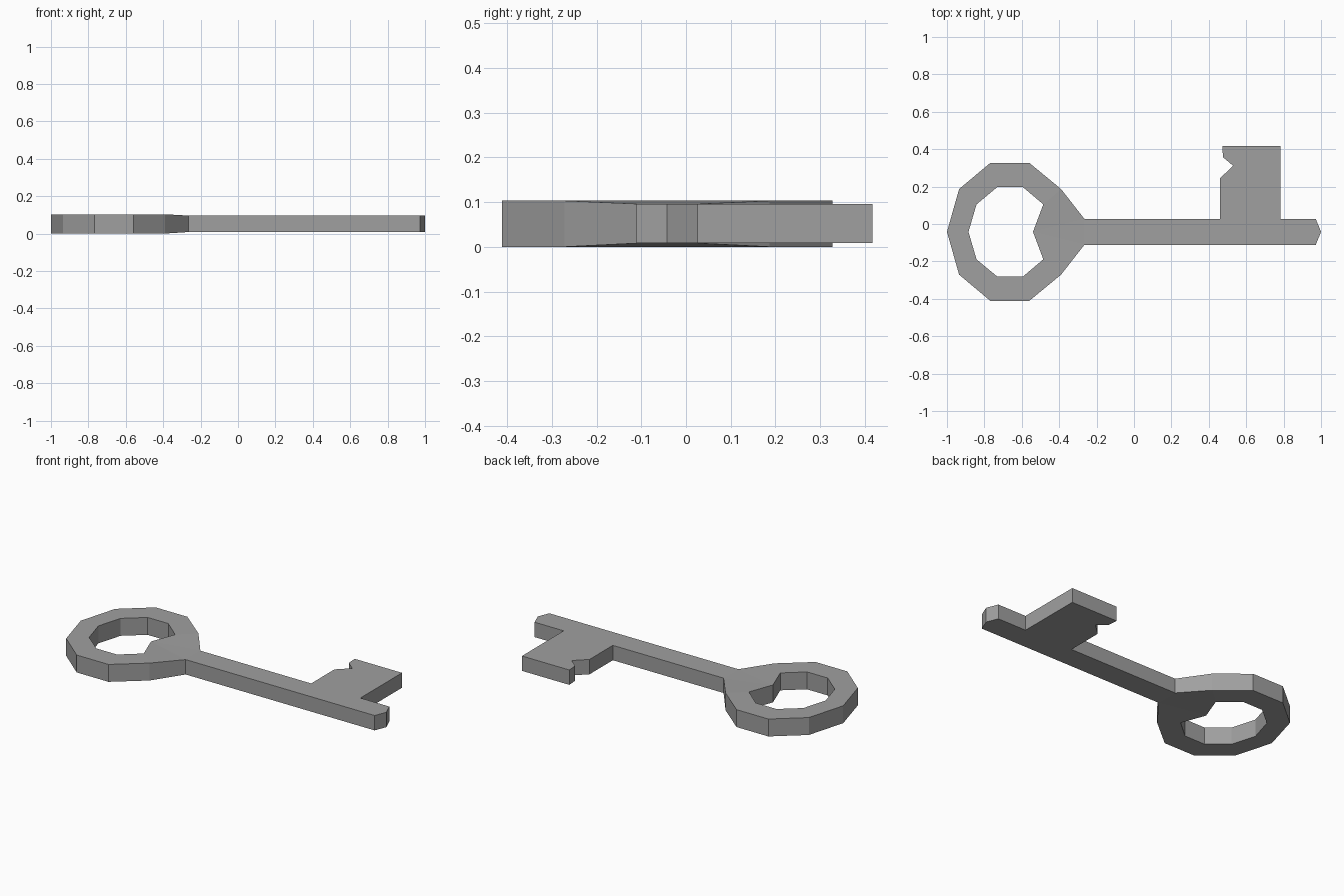
import bpy
import bmesh

if "Cube" in bpy.data.objects:
    bpy.data.objects.remove(bpy.data.objects["Cube"])

AXIS_Y = -0.042          # centre line of the key
BOTTOM, TOP = 0.008, 0.096   # blade thickness
BOW_TOP = 0.103          # the bow is slightly thicker
COLLAR_X = -0.265
HALF_SHAFT = 0.069

metal = bpy.data.materials.new("grey metal")
metal.use_nodes = True
grey = (0.35, 0.35, 0.35, 1)
metal.diffuse_color = grey
metal.node_tree.nodes["Principled BSDF"].inputs["Base Color"].default_value = grey


def finish(name, bm):
    bmesh.ops.recalc_face_normals(bm, faces=bm.faces)
    mesh = bpy.data.meshes.new(name)
    bm.to_mesh(mesh)
    bm.free()
    mesh.materials.append(metal)
    obj = bpy.data.objects.new(name, mesh)
    bpy.context.collection.objects.link(obj)
    return obj


def mirrored_loop(half):
    """Close a half outline, given as x and distance from the centre line."""
    return half + [(x, -d) for x, d in reversed(half) if d > 0]


# Bow: a faceted ring that narrows and thins into the collar
outer_half = [(-1, 0), (-0.935, 0.229), (-0.768, 0.369), (-0.56, 0.369),
              (-0.39, 0.229), (COLLAR_X, HALF_SHAFT)]
inner_half = [(-0.885, 0), (-0.842, 0.147), (-0.73, 0.24), (-0.595, 0.24),
              (-0.485, 0.147), (-0.54, 0)]
bm = bmesh.new()


def ring_verts(half, top):
    verts = []
    for x, d in mirrored_loop(half):
        at_collar = x == COLLAR_X
        low, high = (BOTTOM, TOP) if at_collar else (0, BOW_TOP)
        verts.append(bm.verts.new((x, AXIS_Y + d, high if top else low)))
    return verts


outer = [ring_verts(outer_half, top) for top in (False, True)]
inner = [ring_verts(inner_half, top) for top in (False, True)]
last = len(outer_half) - 1
for o, i in zip(outer, inner):
    # the single inner point faces both collar corners
    i_pair = i[:last + 1] + i[last:]
    for a in range(len(o)):
        b = (a + 1) % len(o)
        if a == last:
            bm.faces.new((o[a], o[b], i[last]))
        else:
            bm.faces.new((o[a], o[b], i_pair[b], i_pair[a]))
for low, high in (outer, inner):
    for a in range(len(low)):
        b = (a + 1) % len(low)
        if low is outer[0] and a == last:
            continue      # the shaft joins here
        bm.faces.new((low[a], low[b], high[b], high[a]))
finish("bow", bm)

# Blade: pointed shaft and notched bit, extruded from one outline
shaft_top = AXIS_Y + HALF_SHAFT
shaft_bottom = AXIS_Y - HALF_SHAFT
outline = [(COLLAR_X, shaft_bottom), (0.972, shaft_bottom), (1, AXIS_Y),
           (0.972, shaft_top), (0.782, shaft_top), (0.782, 0.417),
           (0.472, 0.417), (0.476, 0.357), (0.53, 0.311), (0.46, 0.245),
           (0.46, shaft_top), (COLLAR_X, shaft_top)]
bm = bmesh.new()
low = [bm.verts.new((x, y, BOTTOM)) for x, y in outline]
high = [bm.verts.new((x, y, TOP)) for x, y in outline]
bm.faces.new(low)
bm.faces.new(high)
for a in range(len(outline) - 1):    # left open at the collar
    bm.faces.new((low[a], low[a + 1], high[a + 1], high[a]))
finish("shaft_and_bit", bm)
